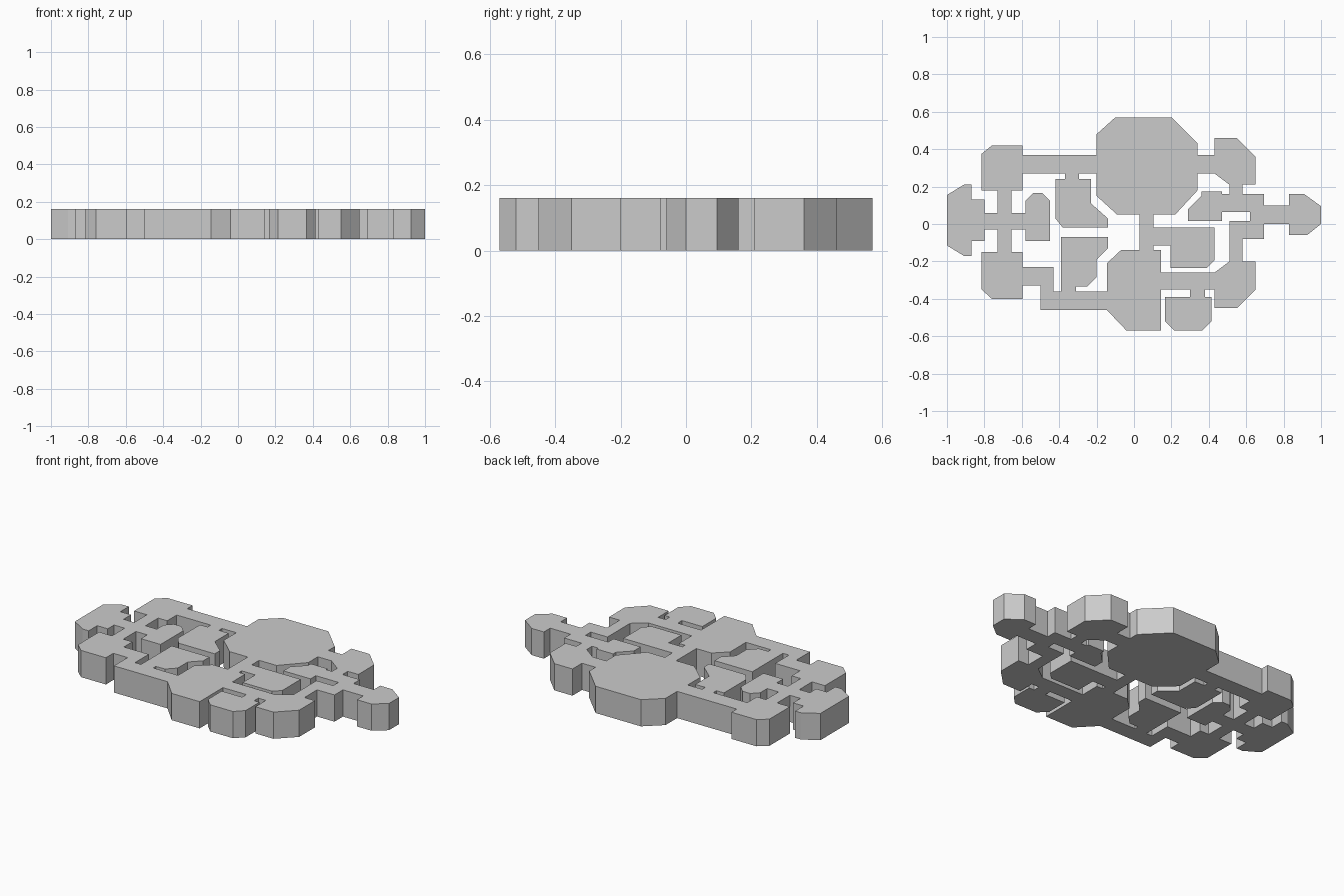
import bpy, bmesh
from mathutils import Vector
from mathutils.geometry import delaunay_2d_cdt

if "Cube" in bpy.data.objects:
    bpy.data.objects.remove(bpy.data.objects["Cube"])

HEIGHT = 0.16
plans = []  # outlines of every room and corridor, merged at the end


def room(x0, x1, y0, y1, bl=(0, 0), br=(0, 0), tr=(0, 0), tl=(0, 0)):
    """Rectangle with optional (dx, dy) cut on each corner, counter-clockwise."""
    pts = [(x0, y0 + bl[1]), (x0 + bl[0], y0), (x1 - br[0], y0), (x1, y0 + br[1]),
           (x1, y1 - tr[1]), (x1 - tr[0], y1), (x0 + tl[0], y1), (x0, y1 - tl[1])]
    plans.append([p for i, p in enumerate(pts) if p != pts[i - 1]])


def hall(x0, x1, y0, y1):
    room(x0, x1, y0, y1)


# Large central hall and the spine to the storage room
room(-.20, .34, .05, .57, bl=(.11, .10), br=(.12, .13), tr=(.14, .14), tl=(.10, .09))
hall(.03, .105, -.15, .06)
room(-.145, .145, -.57, -.14, bl=(.105, .11), tl=(.075, .07))
hall(.09, .20, -.115, -.02)
room(.195, .43, -.235, -.02, br=(.04, .04))

# Right side: upper room, small store, crossing halls, nose room
hall(.33, .44, .27, .37)
room(.43, .65, .21, .46, bl=(.08, .06), tr=(.10, .10))
hall(.51, .58, .15, .22)
hall(.46, .695, .065, .16)
plans.append([(.29, .015), (.47, .015), (.47, .175), (.36, .175), (.36, .15), (.29, .08)])
hall(.62, .695, -.08, .16)
hall(.51, .695, -.08, .015)
hall(.51, .58, -.21, .01)
hall(.68, .84, 0, .10)
room(.83, 1, -.06, .16, br=(.075, .06), tr=(.09, .065))

# Lower right: room, hall and the hanging room
room(.43, .65, -.45, -.20, br=(.10, .10), tl=(.08, .06))
hall(.14, .44, -.35, -.26)
hall(.30, .38, -.40, -.34)
room(.165, .415, -.57, -.39, bl=(.05, .05), br=(.05, .05))

# Upper left: hall, corner room and inner room
hall(-.60, -.19, .27, .37)
hall(-.37, -.295, .23, .28)
room(-.42, -.23, -.02, .24, bl=(.04, .05))
plans.append([(-.24, -.02), (-.14, -.02), (-.14, .03), (-.23, .11), (-.24, .11)])
room(-.815, -.595, .18, .42, tl=(.055, .045))

# Far left: tail room, crossing halls, small inner room
hall(-.73, -.655, -.16, .19)
hall(-.81, -.57, -.03, .06)
room(-1, -.87, -.17, .21, bl=(.09, .055), tl=(.09, .055))
hall(-.88, -.80, -.09, .13)
room(-.58, -.45, -.09, .165, tr=(.04, .04), tl=(.04, .04))

# Lower left: corner room, stepped hall and inner room
room(-.815, -.595, -.40, -.15, bl=(.055, .05))
hall(-.60, -.43, -.33, -.23)
hall(-.50, -.43, -.46, -.23)
hall(-.50, -.14, -.46, -.36)
hall(-.39, -.31, -.37, -.33)
room(-.39, -.20, -.335, -.07, br=(.05, .05))
plans.append([(-.21, -.19), (-.20, -.19), (-.14, -.13), (-.14, -.07), (-.21, -.07)])

# Merge all outlines into one flat plan
verts, faces = [], []
for poly in plans:
    faces.append(list(range(len(verts), len(verts) + len(poly))))
    verts += [Vector(p) for p in poly]
out_v, _, out_f, _, _, src = delaunay_2d_cdt(verts, [], faces, 0, 1e-5, True)

bm = bmesh.new()
bv = [bm.verts.new((v.x, v.y, 0)) for v in out_v]
for f, s in zip(out_f, src):
    if s:
        bm.faces.new([bv[i] for i in f])
bmesh.ops.delete(bm, geom=[v for v in bm.verts if not v.link_faces], context='VERTS')
bmesh.ops.dissolve_limit(bm, angle_limit=0.01, verts=bm.verts[:], edges=bm.edges[:])

# Raise the plan into a solid slab
base = bm.faces[:]
top = bmesh.ops.extrude_face_region(bm, geom=base, use_keep_orig=True)["geom"]
bmesh.ops.translate(bm, vec=(0, 0, HEIGHT),
                    verts=[g for g in top if isinstance(g, bmesh.types.BMVert)])
bmesh.ops.recalc_face_normals(bm, faces=bm.faces[:])

mesh = bpy.data.meshes.new("room_layout")
bm.to_mesh(mesh)
bm.free()
bpy.context.collection.objects.link(bpy.data.objects.new("room_layout", mesh))
